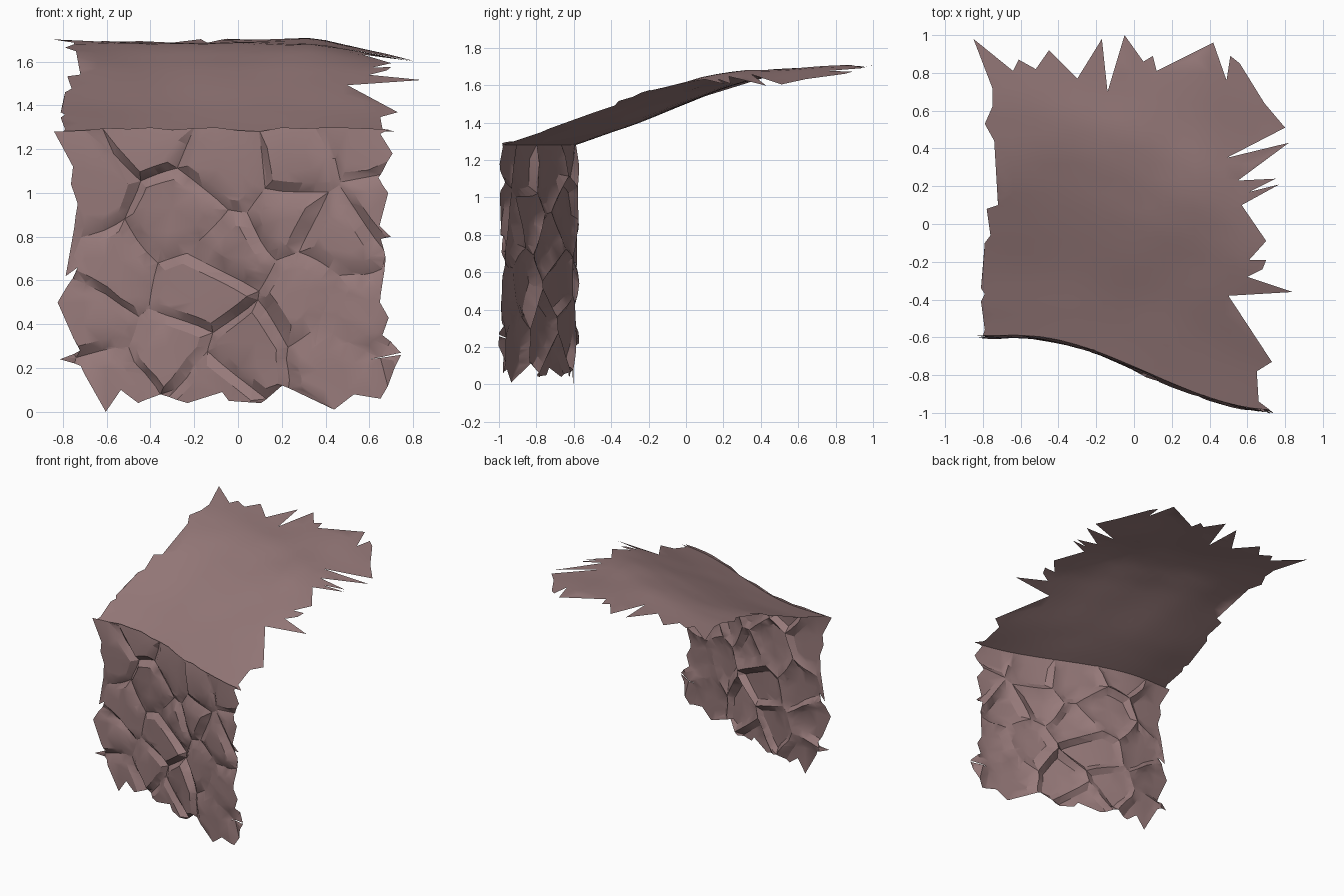
import bpy
import random
from mathutils import Vector, noise
from mathutils.geometry import delaunay_2d_cdt

random.seed(4)
if "Cube" in bpy.data.objects:
    bpy.data.objects.remove(bpy.data.objects["Cube"], do_unlink=True)

rock = bpy.data.materials.new("dusty mauve rock")
rock.use_nodes = True
COLOUR = (0.31, 0.195, 0.195, 1)
rock.diffuse_color = COLOUR
rock.node_tree.nodes["Principled BSDF"].inputs["Base Color"].default_value = COLOUR


def smooth(value, low, high):
    t = min(max((value - low) / (high - low), 0), 1)
    return t * t * (3 - 2 * t)


def points(pairs):
    """Pairs of hundredths to 2D points."""
    return [Vector((a / 100, b / 100)) for a, b in pairs]


def inside(p, outline):
    hit = False
    for a, b in zip(outline, outline[1:] + outline[:1]):
        if (a.y > p.y) != (b.y > p.y):
            if p.x < a.x + (p.y - a.y) * (b.x - a.x) / (b.y - a.y):
                hit = not hit
    return hit


def sheet(name, outline, place, step, creases, angle):
    """Triangulate an outline with crease loops, then lift it into 3D."""
    verts, edges = [], []
    for loop in [outline, *creases]:
        start, count = len(verts), len(loop)
        verts += loop
        edges += [(start + i, start + (i + 1) % count) for i in range(count)]
    cells = int(1 / step)
    for i in range(-cells, cells + 1):
        for j in range(-cells, 2 * cells):
            p = Vector((i * step, j * step))
            if inside(p, outline):
                verts.append(p)
    flat, _, faces, *_ = delaunay_2d_cdt(verts, edges, [], 0, 0.0005)
    faces = [f for f in faces
             if inside(sum((flat[i] for i in f), Vector((0, 0))) / len(f), outline)]
    used = sorted({i for f in faces for i in f})
    index = {old: new for new, old in enumerate(used)}
    mesh = bpy.data.meshes.new(name)
    mesh.from_pydata([place(flat[i]) for i in used], [],
                     [[index[i] for i in f] for f in faces])
    mesh.materials.append(rock)
    obj = bpy.data.objects.new(name, mesh)
    bpy.context.collection.objects.link(obj)
    bpy.ops.object.select_all(action="DESELECT")
    obj.select_set(True)
    bpy.context.view_layer.objects.active = obj
    bpy.ops.object.shade_smooth_by_angle(angle=angle)


def front_line(x):
    """Plan curve shared by the wall and the slope's front edge."""
    return -0.59 - 0.395 * smooth(x, -0.6, 0.75)


# Stones of the wall: cells around centres, each with its own bevel and tilt
centres = points([
    (-66, 102), (-40, 124), (-10, 113), (29, 113), (56, 119), (-29, 90), (-4, 73),
    (21, 87), (45, 75), (-55, 64), (68, 95), (-65, 43), (-31, 29), (-17, 53),
    (5, 27), (27, 51), (45, 18), (58, 44), (-57, 14), (-10, 8), (-95, 80),
    (-95, 25), (88, 65), (85, 28), (20, -15)])
bevels = [random.uniform(0.035, 0.07) for c in centres]
tilts = [Vector((random.uniform(-0.05, 0.05), random.uniform(-0.05, 0.05)))
         for c in centres]


def clip(poly, mid, normal):
    """Keep the part of a convex polygon behind a line."""
    result = []
    for a, b in zip(poly, poly[1:] + poly[:1]):
        da, db = (a - mid).dot(normal), (b - mid).dot(normal)
        if da <= 0:
            result.append(a)
        if da * db < 0:
            result.append(a.lerp(b, da / (da - db)))
    return result


def stone(centre, inset):
    """Outline of one stone, split finely enough to bend."""
    poly = points([(-120, -30), (120, -30), (120, 160), (-120, 160)])
    for other in centres:
        if other is not centre:
            normal = (other - centre).normalized()
            poly = clip(poly, (centre + other) / 2 - normal * inset, normal)
    return [a.lerp(b, t / 4) for a, b in zip(poly, poly[1:] + poly[:1])
            for t in range(4)]


creases = []
for centre, bevel in zip(centres, bevels):
    creases += [loop for loop in (stone(centre, 0), stone(centre, bevel)) if loop]


def wall_place(p):
    k = min(range(len(centres)), key=lambda i: (centres[i] - p).length)
    home = centres[k]
    border = min(((home + c) / 2 - p).dot((c - home).normalized())
                 for c in centres if c is not home)
    rise = min(max(border / bevels[k], 0), 1)
    seam = max(0.026 + 0.035 * noise.noise(Vector((p.x * 3, p.y * 3, 0))), 0.006)
    out = seam * (rise - 0.6) + tilts[k].dot(p - home) * rise
    out *= 1 - smooth(p.y, 1.2, 1.28)
    # Bend the seams, but leave the ragged rim where it is
    keep = (1 - smooth(abs(p.x), 0.45, 0.65)) * smooth(p.y, 0.12, 0.3)
    keep *= 0.09 * (1 - smooth(p.y, 1.05, 1.25))
    bend = noise.noise_vector(Vector((p.x * 2.5, p.y * 2.5, 5))) * keep
    x = p.x + bend.x
    return (x - out * 0.3, front_line(x) - out * 0.95, p.y + bend.y)


wall_outline = points([
    (-84, 128), (-75, 112), (-76, 104), (-73, 95), (-79, 62), (-73, 66), (-82, 50),
    (-72, 28), (-81, 24), (-72, 21), (-60, 0), (-53, 10), (-45, 4), (-36, 8),
    (-23, 4), (-7, 9), (-4, 5), (10, 4), (20, 12), (44, 1), (53, 8), (65, 6),
    (75, 26), (60, 24), (75, 27), (66, 35), (69, 43), (65, 50), (67, 70), (65, 79),
    (70, 80), (65, 85), (69, 100), (64, 107), (71, 118), (65, 127), (69, 129)])
top_row = [Vector((0.6 - i * 0.1, random.uniform(1.28, 1.3))) for i in range(14)]
sheet("rock_wall", wall_outline + top_row, wall_place, 0.1, creases, 0.5)

# Slope above the wall: rises away from the front line and levels out
profile = points([(0, 128), (15, 133), (30, 138.5), (60, 150.5), (80, 158.5),
                  (100, 164.5), (120, 168), (160, 170), (200, 171)])


def slope_place(p):
    d = max(p.y - front_line(p.x), 0)
    a, b = next(pair for pair in zip(profile, profile[1:]) if d <= pair[1].x)
    z = a.y + (b.y - a.y) * (d - a.x) / (b.x - a.x)
    z -= 0.2 * max(p.x - 0.35, 0) * smooth(d, 0.7, 1.3)
    z += 0.01 * noise.noise(Vector((p.x * 3, p.y * 3, 2))) * smooth(d, 0, 0.3)
    return (p.x, p.y, z)


ragged_edge = points([
    (-79, -56), (-81, -41), (-79, -37), (-81, -34), (-79, -10), (-76, -6), (-78, 8),
    (-72, 10), (-74, 44), (-79, 53), (-75, 62), (-75, 72), (-85, 98), (-64, 81),
    (-61, 87), (-52, 82), (-45, 92), (-30, 77), (-17, 98), (-14, 70), (-5, 100),
    (5, 86), (10, 89), (12, 81), (42, 96), (49, 76), (51, 89), (56, 85), (69, 64),
    (80, 51), (49, 35), (82, 43), (55, 23), (75, 24), (61, 17), (77, 21), (57, 10),
    (70, -9), (61, -19), (70, -19), (68, -24), (60, -28), (84, -36), (50, -38),
    (73, -73), (65, -78), (66, -94)])
front_edge = [Vector((x, front_line(x))) for x in (0.72 - i * 0.08 for i in range(20))]
sheet("ground_slope", ragged_edge + front_edge, slope_place, 0.08, [], 0.8)
